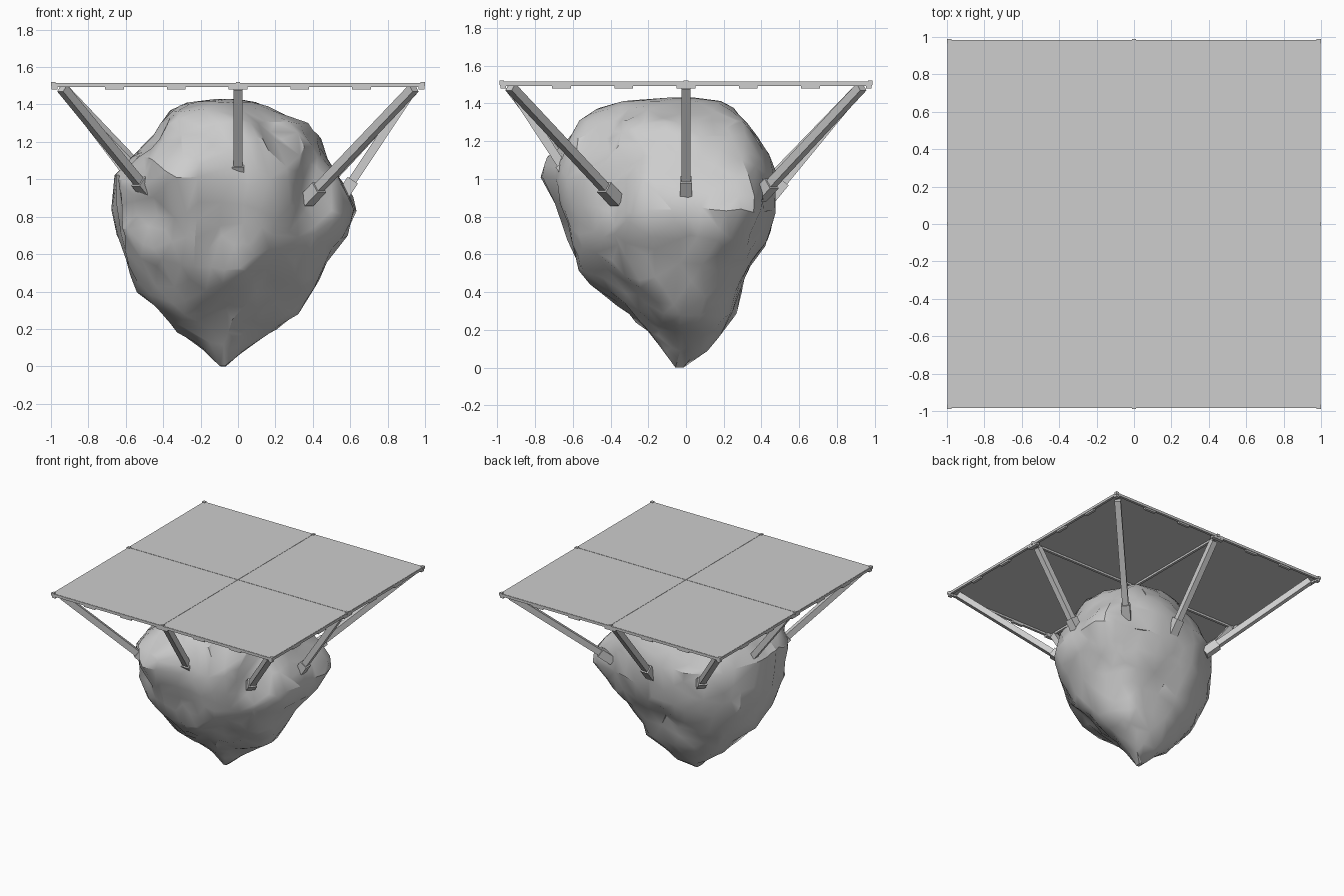
import bpy
import bmesh
from math import sin, cos, pi, radians
from mathutils import Vector, Matrix, noise

if "Cube" in bpy.data.objects:
    bpy.data.objects.remove(bpy.data.objects["Cube"])

grey = bpy.data.materials.new("plain_grey")
grey.use_nodes = True
COLOUR = (0.61, 0.61, 0.61, 1)
grey.diffuse_color = COLOUR
grey.node_tree.nodes["Principled BSDF"].inputs["Base Color"].default_value = COLOUR


def finish(name, bm):
    bmesh.ops.recalc_face_normals(bm, faces=bm.faces)
    mesh = bpy.data.meshes.new(name)
    bm.to_mesh(mesh)
    bm.free()
    mesh.materials.append(grey)
    obj = bpy.data.objects.new(name, mesh)
    bpy.context.collection.objects.link(obj)
    return obj


def add_box(bm, centre, size, turn=Matrix()):
    shape = Matrix.Translation(centre) @ turn @ Matrix.Diagonal((*size, 1))
    bmesh.ops.create_cube(bm, size=1, matrix=shape)


# Deck: four panels, edge rails and cross beams
HALF_X, HALF_Y, TOP = 0.997, 0.985, 1.517
bm = bmesh.new()
for i in (-1, 1):
    for j in (-1, 1):
        add_box(bm, (i * HALF_X / 2, j * HALF_Y / 2, TOP - 0.005), (HALF_X - 0.006, HALF_Y - 0.006, 0.006))
finish("deck_panels", bm)

bm = bmesh.new()
for k in (-1, 0, 1):
    add_box(bm, (0, k * (HALF_Y - 0.01), TOP - 0.014), (2 * HALF_X, 0.02, 0.02))
    add_box(bm, (k * (HALF_X - 0.01), 0, TOP - 0.014), (0.02, 2 * HALF_Y, 0.02))
finish("deck_frame", bm)

# Clips under the rails, and joint plates where struts meet the deck
bm = bmesh.new()
for side in (-1, 1):
    for k in (-2, -1, 1, 2):
        add_box(bm, (k * 0.33, side * (HALF_Y - 0.015), TOP - 0.028), (0.1, 0.022, 0.018))
        add_box(bm, (side * (HALF_X - 0.015), k * 0.33, TOP - 0.028), (0.022, 0.1, 0.018))
finish("rail_clips", bm)

bm = bmesh.new()
for i in (-1, 0, 1):
    for j in (-1, 0, 1):
        if i or j:
            size = (0.1 if i == 0 else 0.03, 0.1 if j == 0 else 0.03, 0.034)
            add_box(bm, (i * (HALF_X - 0.016), j * (HALF_Y - 0.016), TOP - 0.021), size)
            # Small cap standing just proud of the panels
            add_box(bm, (i * (HALF_X - 0.009), j * (HALF_Y - 0.009), TOP - 0.008), (0.024, 0.024, 0.022))
finish("joint_plates", bm)

# Rock: height, then least and greatest x and y of each level
LEVELS = [
    (0.0, -0.1, -0.06, -0.06, -0.01),
    (0.1, -0.2, 0.05, -0.13, 0.12),
    (0.2, -0.31, 0.17, -0.21, 0.18),
    (0.3, -0.42, 0.31, -0.31, 0.25),
    (0.4, -0.53, 0.38, -0.43, 0.29),
    (0.55, -0.61, 0.46, -0.57, 0.34),
    (0.7, -0.65, 0.57, -0.64, 0.42),
    (0.85, -0.66, 0.6, -0.68, 0.46),
    (1.0, -0.65, 0.55, -0.7, 0.47),
    (1.12, -0.57, 0.47, -0.68, 0.43),
    (1.22, -0.46, 0.42, -0.64, 0.37),
    (1.31, -0.42, 0.35, -0.57, 0.31),
    (1.37, -0.37, 0.22, -0.48, 0.25),
    (1.41, -0.26, 0.1, -0.32, 0.18),
    (1.43, -0.1, 0.0, -0.1, 0.05),
]
SEGMENTS, STEPS = 64, 4
# How square the plan is in each quarter
CORNER = {(1, 1): 0.13, (-1, 1): 0.04, (-1, -1): 0.08, (1, -1): -0.13}
# Hollows, and lumps where the depth is negative
HOLLOWS = [
    ((-0.46, -0.5, 0.82), 0.22, 0.08),
    ((0.42, -0.42, 0.93), 0.22, 0.08),
    ((0.25, -0.5, 1.25), 0.2, 0.05),
    ((-0.5, -0.3, 1.24), 0.2, 0.05),
    ((-0.28, -0.65, 1.07), 0.28, -0.1),
    ((0.53, 0.34, 0.87), 0.26, -0.09),
]


def rough(p):
    q = Vector((p.x, p.y, 0.6 * p.z))
    ridge = 0.3 - abs(noise.noise(q * 3.4 + Vector((5, 1, 3))))
    fine = 0.2 - abs(noise.noise(q * 7 + Vector((2, 7, 4))))
    return 0.03 * noise.noise(p * 3) + 0.05 * ridge + 0.035 * fine - 0.004


def rock_point(level, angle):
    z, x0, x1, y0, y1 = level
    c, s = cos(angle), sin(angle)
    quarter = (1 if c >= 0 else -1, 1 if s >= 0 else -1)
    grow = 1 + CORNER[quarter] * sin(2 * angle) ** 2
    mx, my = (x0 + x1) / 2, (y0 + y1) / 2
    p = Vector((mx + c * grow * (x1 - x0) / 2, my + s * grow * (y1 - y0) / 2, z))
    out = Vector((c, s, 0.0))
    fade = min(1, (x1 - x0) / 0.6)
    lift = 0.05 * noise.noise(p * 2.2 + Vector((9, 3, 6))) * min(1, (1.43 - z) * 4)
    p += out * rough(p) * fade
    p.z += (lift + 0.4 * rough(p * 1.3)) * fade
    shift = 0
    for centre, radius, depth in HOLLOWS:
        near = (p - Vector(centre)).length / radius
        shift += depth * max(0, 1 - near * near) ** 2
    return p - out * shift


bm = bmesh.new()
rings = []
for low, high in zip(LEVELS, LEVELS[1:]):
    for k in range(STEPS):
        level = [a + (b - a) * k / STEPS for a, b in zip(low, high)]
        rings.append(level)
rings.append(LEVELS[-1])
rows = [[bm.verts.new(rock_point(r, 2 * pi * i / SEGMENTS)) for i in range(SEGMENTS)] for r in rings]
for a, b in zip(rows, rows[1:]):
    for i in range(SEGMENTS):
        j = (i + 1) % SEGMENTS
        bm.faces.new((a[i], a[j], b[j], b[i]))
bm.faces.new(rows[0][::-1])
bm.faces.new(rows[-1])
rock = finish("rock", bm)

# Chip the rock into irregular facets
bpy.ops.object.select_all(action="DESELECT")
bpy.context.view_layer.objects.active = rock
rock.select_set(True)
chip = rock.modifiers.new("chip", "DECIMATE")
chip.ratio = 0.14
bpy.ops.object.modifier_apply(modifier=chip.name)
lowest = min(v.co.z for v in rock.data.vertices)
for v in rock.data.vertices:
    v.co.z -= lowest * max(0, 1 - v.co.z)
bpy.ops.object.shade_smooth_by_angle(angle=radians(30))

# Struts from the deck edge to foot blocks set in the rock
STRUTS = {
    "front_left": ((1, -1), (0.4, -0.4, 0.92)),
    "front_right": ((-1, -1), (-0.5, -0.52, 0.95)),
    "back_left": ((1, 1), (0.43, 0.42, 0.94)),
    "back_right": ((-1, 1), (-0.42, 0.4, 0.94)),
    "front": ((0, -1), (0, -0.63, 1.03)),
    "back": ((0, 1), (0, 0.48, 0.94)),
    "left": ((1, 0), (0.58, 0, 0.945)),
    "right": ((-1, 0), (-0.57, 0, 1.0)),
}
for name, ((i, j), foot) in STRUTS.items():
    head = Vector((i * 0.94, j * 0.93, TOP - 0.03))
    foot = Vector(foot)
    line = head - foot
    forward = line.normalized()
    side = forward.cross(Vector((0, 0, 1))).normalized()
    turn = Matrix((side, forward.cross(side), forward)).transposed().to_4x4()
    bm = bmesh.new()
    add_box(bm, (head + foot) / 2, (0.046, 0.046, line.length), turn)
    finish(name + "_strut", bm)
    bm = bmesh.new()
    add_box(bm, foot, (0.066, 0.066, 0.12), turn)
    finish(name + "_foot", bm)
